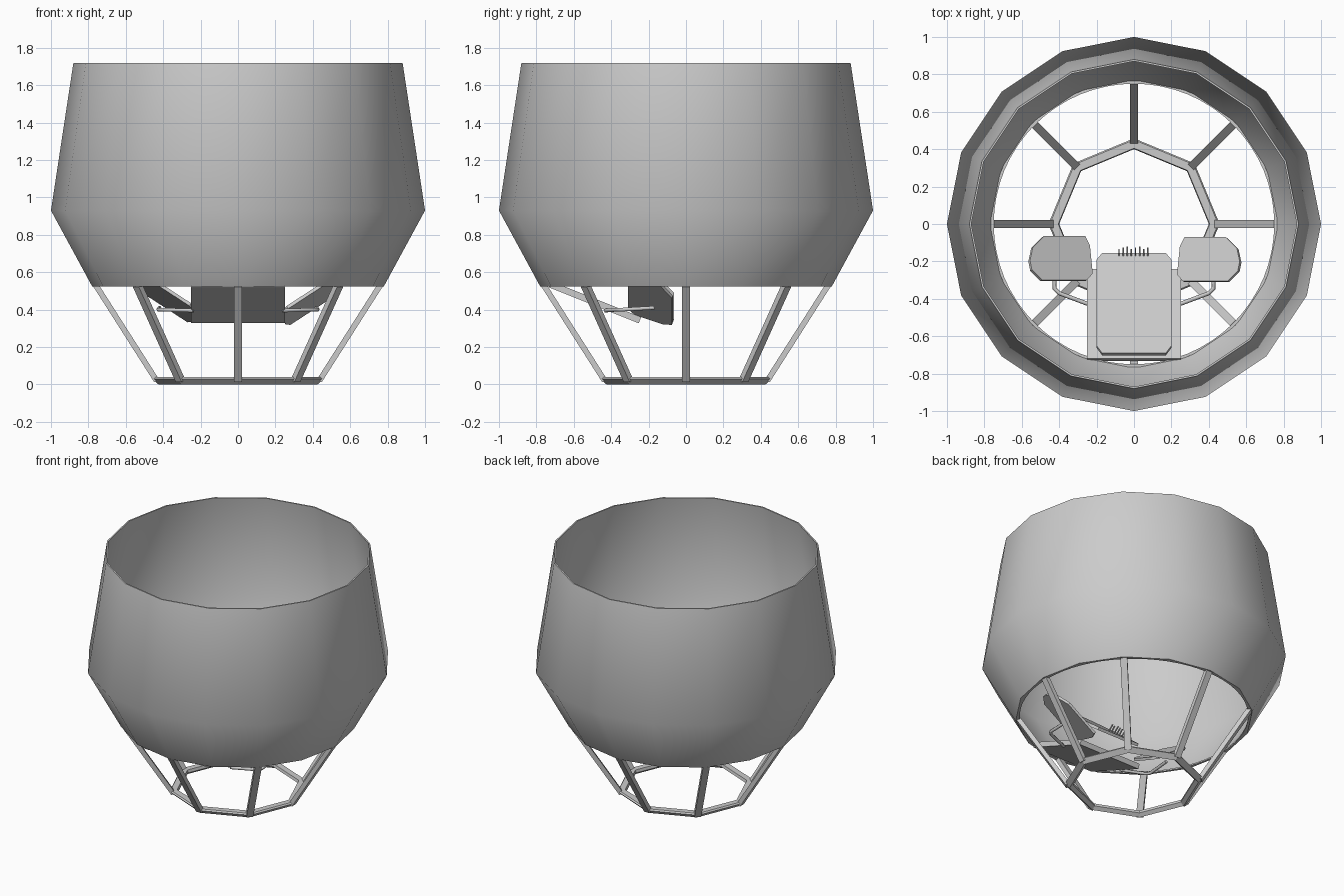
import bpy, bmesh, math
from mathutils import Vector

cube = bpy.data.objects.get("Cube")
if cube:
    bpy.data.objects.remove(cube, do_unlink=True)

grey = bpy.data.materials.new("plain_grey")
grey.use_nodes = True
grey.diffuse_color = (0.6, 0.6, 0.6, 1)
grey.node_tree.nodes["Principled BSDF"].inputs["Base Color"].default_value = (0.6, 0.6, 0.6, 1)


def finish(name, bm, smooth=None):
    bmesh.ops.recalc_face_normals(bm, faces=bm.faces)
    mesh = bpy.data.meshes.new(name)
    bm.to_mesh(mesh)
    bm.free()
    mesh.materials.append(grey)
    ob = bpy.data.objects.new(name, mesh)
    bpy.context.collection.objects.link(ob)
    if smooth:
        bpy.ops.object.select_all(action="DESELECT")
        ob.select_set(True)
        bpy.context.view_layer.objects.active = ob
        bpy.ops.object.shade_smooth_by_angle(angle=math.radians(smooth))
    return ob


def lathe(name, profile, sides, smooth=None):
    """Spin a closed (radius, z) profile around the z axis."""
    bm = bmesh.new()
    rings = []
    for i in range(sides):
        a = math.tau * i / sides
        rings.append([bm.verts.new((r * math.cos(a), r * math.sin(a), z)) for r, z in profile])
    n = len(profile)
    for i in range(sides):
        p, q = rings[i], rings[(i + 1) % sides]
        for j in range(n):
            k = (j + 1) % n
            bm.faces.new((p[j], q[j], q[k], p[k]))
    return finish(name, bm, smooth)


def bar(name, start, end, width, depth):
    """Box between two points."""
    start, end = Vector(start), Vector(end)
    axis = end - start
    bm = bmesh.new()
    bmesh.ops.create_cube(bm, size=1)
    bmesh.ops.scale(bm, vec=(width, depth, axis.length), verts=bm.verts)
    side = Vector((-axis.y, axis.x, 0)).normalized()
    out = axis.normalized().cross(side)
    for v in bm.verts:
        v.co = (start + end) / 2 + side * v.co.x + out * v.co.y + axis.normalized() * v.co.z
    return finish(name, bm)


def panel(name, outline, height, thickness):
    """Flat plate on a tilted plane, outline given in plan."""
    bm = bmesh.new()
    face = bm.faces.new([bm.verts.new((x, y, height(x, y))) for x, y in outline])
    face.normal_update()
    normal = face.normal if face.normal.z > 0 else -face.normal
    ext = bmesh.ops.extrude_face_region(bm, geom=[face], use_keep_orig=True)
    moved = [g for g in ext["geom"] if isinstance(g, bmesh.types.BMVert)]
    bmesh.ops.translate(bm, vec=-normal * thickness, verts=moved)
    return finish(name, bm)


# Thin faceted hull, open at both ends
lathe("hull", [(0.78, 0.525), (1.0, 0.93), (0.88, 1.72), (0.87, 1.72),
               (0.985, 0.93), (0.765, 0.525)], 16, 50)
lathe("lower_lip", [(0.765, 0.525), (0.765, 0.535), (0.75, 0.535), (0.75, 0.525)], 64, 50)

# Window cage below the hull
lathe("floor_ring", [(0.425, 0), (0.458, 0.03), (0.45, 0.04), (0.405, 0.04), (0.40, 0.02)], 8)
for i in range(8):
    c, s = math.cos(i * math.pi / 4), math.sin(i * math.pi / 4)
    bar(f"cage_strut_{i + 1}", (0.435 * c, 0.435 * s, 0.02), (0.76 * c, 0.76 * s, 0.53), 0.045, 0.03)

# Sloping support shelf and raised central console
panel("console_shelf", [(-0.25, -0.24), (0.25, -0.24), (0.25, -0.72), (-0.25, -0.72)],
      lambda x, y: 0.36 - 0.4 * (y + 0.24), 0.035)


def console_height(x, y):
    return 0.45 - 0.8 * (y + 0.16)


half = [(0.17, -0.155), (0.2, -0.19), (0.2, -0.65), (0.17, -0.69)]
panel("central_console", half + [(-x, y) for x, y in reversed(half)], console_height, 0.02)

# Small levers at the rear edge of the console
for i in range(8):
    x = -0.08 + 0.022 * i
    bar(f"lever_{i + 1}", (x, -0.17, 0.455), (x, -0.135 + 0.006 * (i % 3), 0.49), 0.007, 0.007)

# Side consoles and their bent support pipes, mirrored
side_outline = [(0.27, -0.07), (0.49, -0.07), (0.55, -0.13), (0.565, -0.2), (0.555, -0.25),
                (0.5, -0.305), (0.26, -0.305), (0.23, -0.27), (0.245, -0.12)]
for name, m in (("left", 1), ("right", -1)):
    panel(f"{name}_side_console", [(m * x, y) for x, y in side_outline],
          lambda x, y: 0.33 + 0.65 * (abs(x) - 0.26) - 0.4 * (y + 0.08), 0.018)
    curve = bpy.data.curves.new(f"{name}_support_pipe", "CURVE")
    curve.dimensions = "3D"
    curve.bevel_depth = 0.011
    curve.bevel_resolution = 1
    curve.use_fill_caps = True
    path = [(0.24, -0.43, 0.395), (0.4, -0.37, 0.4), (0.425, -0.345, 0.4),
            (0.425, -0.31, 0.402), (0.42, -0.17, 0.41)]
    spline = curve.splines.new("POLY")
    spline.points.add(len(path) - 1)
    for point, (x, y, z) in zip(spline.points, path):
        point.co = (m * x, y, z, 1)
    curve.materials.append(grey)
    bpy.context.collection.objects.link(bpy.data.objects.new(f"{name}_support_pipe", curve))
